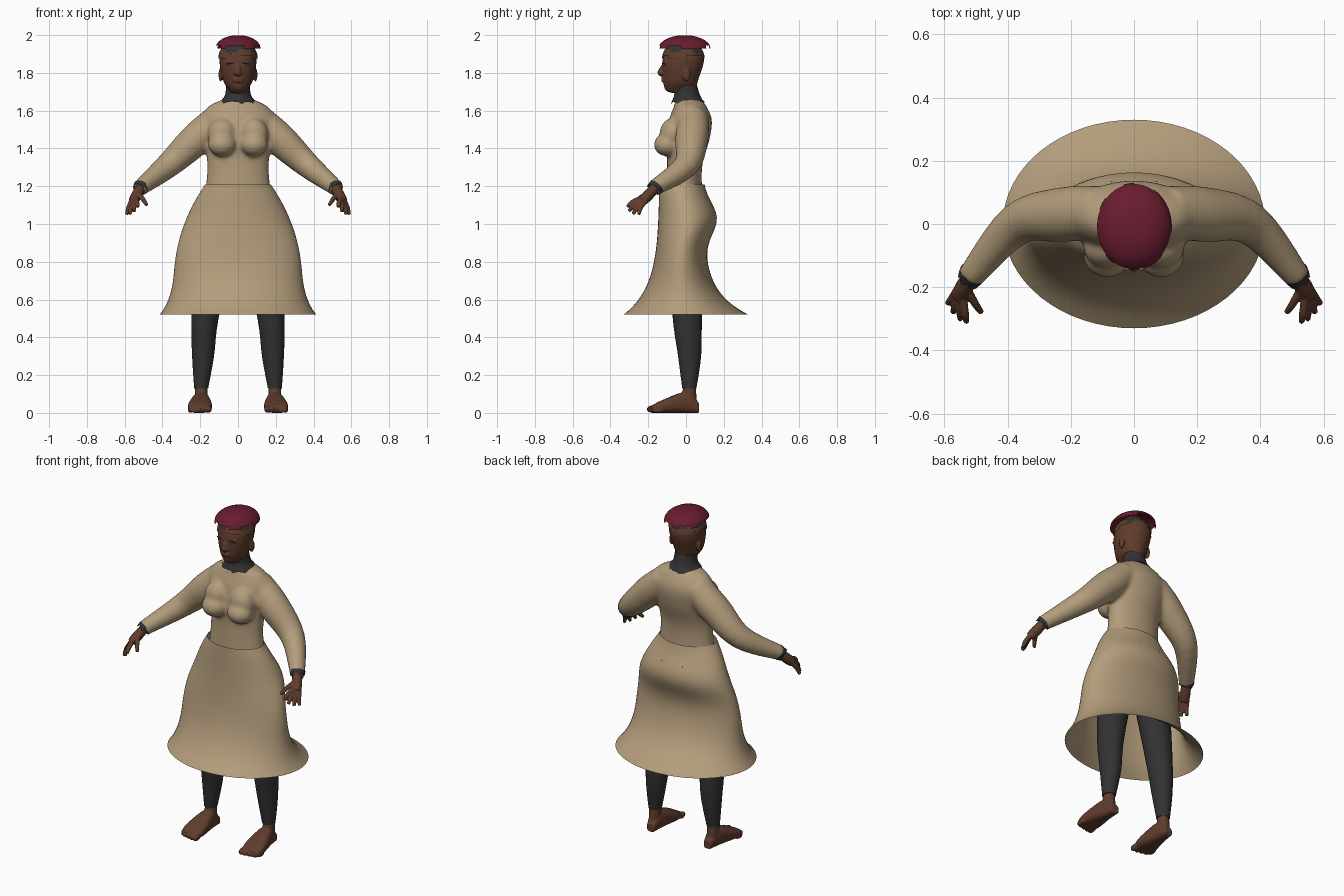
import bpy, bmesh, math, random
from mathutils import Vector, Matrix

random.seed(4)
default_cube = bpy.data.objects.get("Cube")
if default_cube:
    bpy.data.objects.remove(default_cube)


def material(name, *rgb):
    mat = bpy.data.materials.new(name)
    mat.use_nodes = True
    mat.diffuse_color = (*rgb, 1)
    mat.node_tree.nodes["Principled BSDF"].inputs["Base Color"].default_value = (*rgb, 1)
    return mat


cloth = material("tan cloth", 0.45, 0.335, 0.2)
skin = material("brown skin", 0.115, 0.046, 0.025)
dark = material("charcoal knit", 0.032, 0.032, 0.034)
red = material("dark red felt", 0.14, 0.012, 0.028)
white = material("eye white", 0.4, 0.34, 0.3)


# Helpers
def spline(rows, steps=5):
    """Pass a smooth curve through a few rows of values."""
    padded = [rows[0], *rows, rows[-1]]
    result = []
    for group in zip(padded, padded[1:], padded[2:], padded[3:]):
        for step in range(steps):
            t = step / steps
            row = []
            for before, start, end, after in zip(*group):
                leave, arrive = (end - before) / 2, (after - start) / 2
                gap = end - start
                row.append(start + t * leave + t * t * (3 * gap - 2 * leave - arrive)
                           + t * t * t * (leave + arrive - 2 * gap))
            result.append(row)
    return result + [rows[-1]]


def loft(bm, rings, sides=32, caps=True, power=1):
    """Bridge elliptical rings given as (centre, first axis, second axis)."""
    def bend(value):
        return math.copysign(abs(value) ** power, value)

    angles = [math.tau * i / sides for i in range(sides)]
    loops = [[bm.verts.new(centre + u * bend(math.cos(a)) + v * bend(math.sin(a))) for a in angles]
             for centre, u, v in rings]
    for low, high in zip(loops, loops[1:]):
        for i in range(sides):
            bm.faces.new((low[i - 1], low[i], high[i], high[i - 1]))
    if caps:
        bm.faces.new(loops[0])
        bm.faces.new(loops[-1])
    return loops


def stack(bm, rows, centre_x=0, **options):
    """Level rings from (height, half width, front, back, x offset)."""
    rings = []
    for z, half_width, front, back, *offset in rows:
        centre = Vector((centre_x + sum(offset), (front + back) / 2, z))
        rings.append((centre, Vector((half_width, 0, 0)), Vector((0, (back - front) / 2, 0))))
    return loft(bm, rings, **options)


def tube(bm, path, **options):
    """Round tube along a curve through (x, y, z, radius) points."""
    path = spline(path)
    points = [Vector(row[:3]) for row in path]
    rings = []
    for i, point in enumerate(points):
        along = (points[min(i + 1, len(points) - 1)] - points[max(i - 1, 0)]).normalized()
        u = along.cross(Vector((0.3, 1, 0.2))).normalized()
        rings.append((point, u * path[i][-1], along.cross(u) * path[i][-1]))
    return loft(bm, rings, **options)


def ball(bm, centre, size):
    matrix = Matrix.Translation(centre) @ Matrix.Diagonal((*size, 1))
    bmesh.ops.create_uvsphere(bm, u_segments=20, v_segments=12, radius=1, matrix=matrix)


def dome(bm, centre, size, sides, rows):
    """Half ellipsoid shell with square notches cut at random along the rim."""
    rings = []
    for i in range(rows):
        angle = math.pi / 2 * (1 - i / rows)
        spread = math.sin(angle)
        rings.append((Vector(centre) + Vector((0, 0, size[2] * math.cos(angle))),
                      Vector((size[0] * spread, 0, 0)), Vector((0, size[1] * spread, 0))))
    loops = loft(bm, rings, sides, caps=False)
    bm.faces.new(loops[-1])
    notches = [face for vert in loops[0][::2] if random.random() < 0.4 for face in vert.link_faces]
    bmesh.ops.delete(bm, geom=notches, context="FACES")


def finish(name, bm, *materials, voxel=0, relax=0, mirror=False):
    bmesh.ops.recalc_face_normals(bm, faces=bm.faces)
    mesh = bpy.data.meshes.new(name)
    bm.to_mesh(mesh)
    bm.free()
    for mat in materials:
        mesh.materials.append(mat)
    mesh.shade_smooth()
    mesh.set_sharp_from_angle(angle=math.radians(50))
    obj = bpy.data.objects.new(name, mesh)
    bpy.context.collection.objects.link(obj)
    if voxel:
        merge = obj.modifiers.new("Merge", "REMESH")
        merge.mode, merge.voxel_size, merge.use_smooth_shade = "VOXEL", voxel, True
        obj.modifiers.new("Relax", "SMOOTH").iterations = relax
    if mirror:
        obj.modifiers.new("Mirror", "MIRROR")


# Skirt: open bell with a flared hem, full seat and narrow waist
bm = bmesh.new()
hem, waist, count = 0.52, 1.21, 28
rows = []
for i in range(count + 1):
    z = hem + (waist - hem) * i / count
    rise = z - hem
    half_width = 0.33 + 0.085 * math.exp(-rise / 0.1) - 0.15 * (max(z - 0.75, 0) / 0.45) ** 2
    front = -0.14 - 0.19 * math.exp(-rise / 0.15)
    seat = 0.07 * math.exp(-((z - 1.03) / 0.12) ** 2)
    rows.append((z, half_width, front, 0.09 + 0.24 * math.exp(-rise / 0.12) + seat))
stack(bm, rows, sides=64, caps=False)
finish("skirt", bm, cloth)

# Top: torso, bust and sleeves merged
bm = bmesh.new()
stack(bm, spline([(1.1, 0.18, -0.11, 0.09), (1.3, 0.163, -0.1, 0.085), (1.45, 0.18, -0.105, 0.125),
                  (1.55, 0.2, -0.09, 0.137), (1.62, 0.16, -0.065, 0.11), (1.66, 0.08, -0.055, 0.08)]))
for side in (1, -1):
    ball(bm, (side * 0.085, -0.1, 1.42), (0.075, 0.07, 0.062))
    ball(bm, (side * 0.085, -0.075, 1.475), (0.075, 0.065, 0.085))
    tube(bm, [(side * 0.1, 0.04, 1.56, 0.08), (side * 0.22, 0.03, 1.45, 0.087),
              (side * 0.37, 0, 1.31, 0.067), (side * 0.52, -0.17, 1.19, 0.042)])
finish("top", bm, cloth, voxel=0.011, relax=6)

# Knit collar and cuffs with ragged edges
bm = bmesh.new()
loops = stack(bm, spline([(1.643, 0.1, -0.078, 0.098), (1.68, 0.07, -0.063, 0.075),
                          (1.735, 0.062, -0.058, 0.058)]), caps=False)
for vert in loops[0]:
    vert.co.z += random.uniform(-0.01, 0.01)
finish("collar", bm, dark)

bm = bmesh.new()
wrist, palm = Vector((0.51, -0.155, 1.2)), Vector((0.555, -0.23, 1.12))
loops = tube(bm, [(*wrist, 0.043), (*wrist.lerp(palm, 0.2), 0.04)], caps=False)
for vert in loops[-1]:
    vert.co += (palm - wrist) * random.uniform(-0.1, 0.1)
finish("cuffs", bm, dark, mirror=True)

# Hands: palm, a fan of four fingers and a thumb
bm = bmesh.new()
tube(bm, [(*wrist, 0.025), (*wrist.lerp(palm, 0.6), 0.029), (*palm, 0.025)])
fingers = [(Vector((0.53, -0.2, 1.16)), Vector((0.483, -0.28, 1.1)))]
for i in range(4):
    t = i / 3
    knuckle = Vector((0.54, -0.245, 1.13)).lerp(Vector((0.568, -0.22, 1.11)), t)
    tip = Vector((0.53, -0.31, 1.09)).lerp(Vector((0.59, -0.25, 1.05)), t)
    fingers.append((knuckle, tip + (tip - knuckle) * math.sin(math.pi * t) / 4))
for base, tip in fingers:
    bent = base.lerp(tip, 0.5) + Vector((0, -0.006, 0.006))
    tube(bm, [(*base.lerp(tip, -0.3), 0.013), (*bent, 0.013), (*tip, 0.009)], sides=12)
finish("hands", bm, skin, voxel=0.004, relax=2, mirror=True)

# Leggings, running up inside the skirt
bm = bmesh.new()
stack(bm, spline([(0.13, 0.037, -0.02, 0.055, 0.02), (0.3, 0.058, -0.042, 0.08, 0.01),
                  (0.5, 0.072, -0.07, 0.084, 0), (0.9, 0.11, -0.1, 0.09, -0.05)]), centre_x=0.175)
finish("leggings", bm, dark, mirror=True)

# Bare feet: ankle, arched foot and toes
bm = bmesh.new()
stack(bm, [(0.03, 0.034, -0.03, 0.06), (0.16, 0.032, -0.012, 0.05)], centre_x=0.195)
rings = []
for y, half_width, height in spline([(0.07, 0.025, 0.05), (0, 0.042, 0.11),
                                     (-0.12, 0.064, 0.07), (-0.18, 0.055, 0.04)]):
    rings.append((Vector((0.195 - y / 20, y, height / 2)),
                  Vector((half_width, 0, 0)), Vector((0, 0, height / 2))))
loft(bm, rings, power=0.75)
for i in range(5):
    radius = 0.02 - 0.002 * i
    ball(bm, (0.155 + 0.025 * i, -0.178 + 0.002 * i * i, radius), (radius * 0.8, 0.03, radius))
finish("feet", bm, skin, voxel=0.005, relax=2, mirror=True)

# Head with nose, lips, ears and brow
bm = bmesh.new()
stack(bm, spline([(1.69, 0.05, -0.05, 0.05), (1.706, 0.045, -0.105, 0.05), (1.76, 0.079, -0.121, 0.064),
                  (1.88, 0.097, -0.122, 0.096), (1.97, 0.05, -0.06, 0.045)]))
tube(bm, [(0, -0.112, 1.85, 0.009), (0, -0.137, 1.803, 0.014), (0, -0.125, 1.79, 0.01)])
for z in (1.757, 1.769):
    ball(bm, (0, -0.119, z), (0.029, 0.012, 0.007))
for side in (1, -1):
    ball(bm, (side * 0.014, -0.126, 1.797), (0.01, 0.013, 0.009))
    ball(bm, (side * 0.092, 0.003, 1.79), (0.011, 0.021, 0.036))
    ball(bm, (side * 0.035, -0.11, 1.85), (0.03, 0.012, 0.008))
finish("head", bm, skin, voxel=0.005, relax=2)

# Eyes, irises and eyebrows
for name, mat, y, z, size in (("eyes", white, -0.106, 1.826, (0.014, 0.01, 0.006)),
                              ("irises", dark, -0.113, 1.826, (0.006, 0.005, 0.006)),
                              ("eyebrows", dark, -0.117, 1.853, (0.022, 0.007, 0.003))):
    bm = bmesh.new()
    ball(bm, (0.036, y, z), size)
    finish(name, bm, mat, mirror=True)

# Cropped hair, with a wavy line above which the knit shows
bm = bmesh.new()
dome(bm, (0, -0.014, 1.875), (0.105, 0.113, 0.1), sides=40, rows=9)
for face in bm.faces:
    centre = face.calc_center_median()
    wave = math.sin(5 * math.atan2(centre.x, centre.y))
    face.material_index = int(centre.z > 1.915 + wave / 70)
finish("hair", bm, skin, dark)

# Hat with a ragged rim
bm = bmesh.new()
dome(bm, (0, -0.008, 1.928), (0.12, 0.138, 0.072), sides=44, rows=7)
finish("hat", bm, red)

# Small dark stitches on the waistband
bm = bmesh.new()
for x, y, z in ((0.115, -0.115, 1.125), (0.05, -0.134, 1.105), (0.07, 0.13, 1.1)):
    ball(bm, (x, y, z), (0.006, 0.006, 0.005))
finish("waist_stitches", bm, dark, mirror=True)
